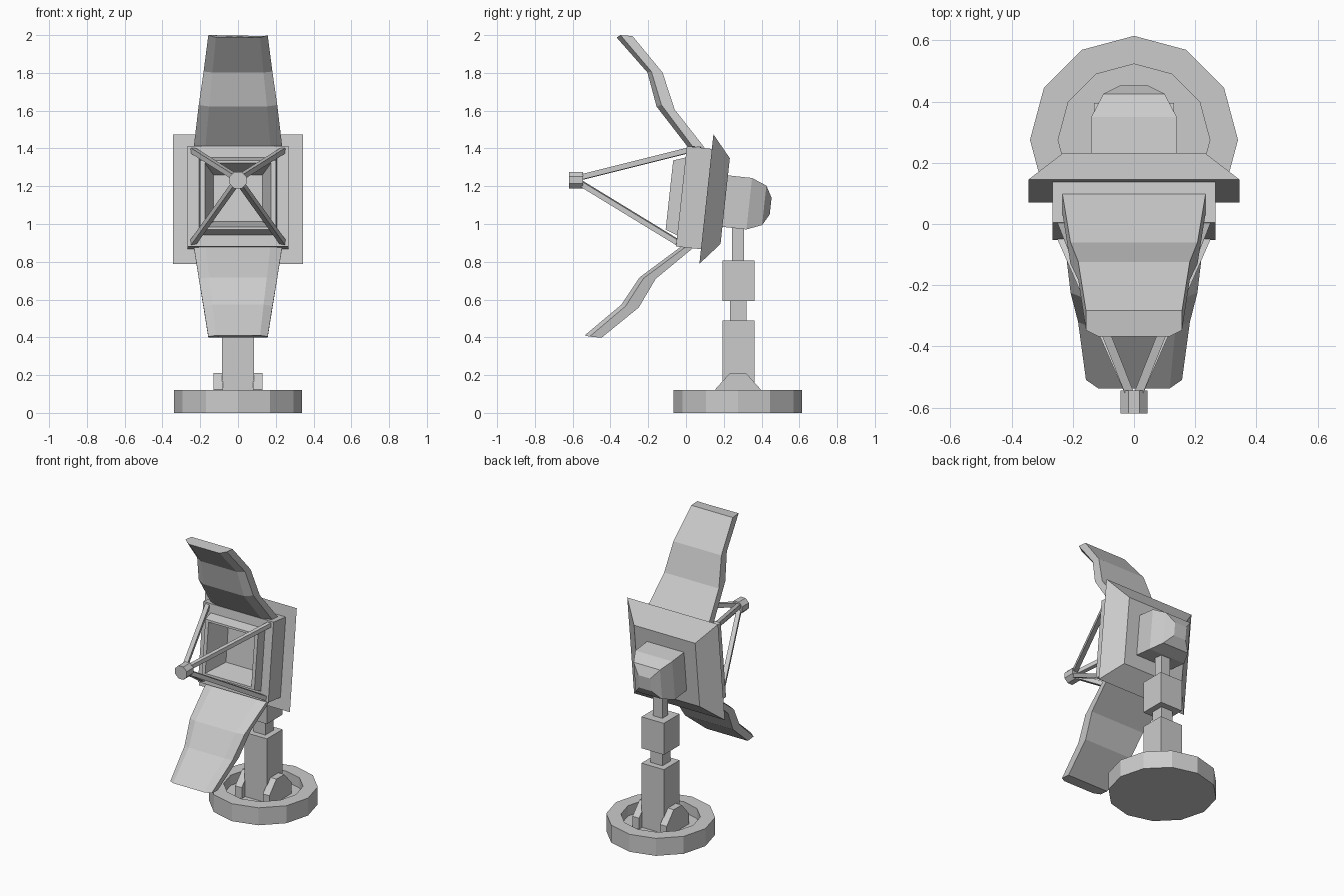
import bpy, bmesh, math
from mathutils import Vector

if "Cube" in bpy.data.objects:
    bpy.data.objects.remove(bpy.data.objects["Cube"])

grey = bpy.data.materials.new("light_grey")
grey.diffuse_color = (0.6, 0.6, 0.6, 1)
grey.use_nodes = True
grey.node_tree.nodes["Principled BSDF"].inputs["Base Color"].default_value = grey.diffuse_color
TILT = math.radians(6.2)
BASE_Y = 0.275


def loft(name, rings):
    """Skin closed rings of equal length and cap both ends."""
    bm = bmesh.new()
    vs = [[bm.verts.new(p) for p in r] for r in rings]
    n = len(rings[0])
    for a, b in zip(vs, vs[1:]):
        for i in range(n):
            j = (i + 1) % n
            bm.faces.new((a[i], a[j], b[j], b[i]))
    bm.faces.new(vs[0])
    bm.faces.new(vs[-1])
    bmesh.ops.recalc_face_normals(bm, faces=bm.faces)
    me = bpy.data.meshes.new(name)
    bm.to_mesh(me)
    bm.free()
    me.materials.append(grey)
    ob = bpy.data.objects.new(name, me)
    bpy.context.collection.objects.link(ob)
    return ob


def head_point(x, d, u):
    """Tilted dish head frame: d runs backwards, u runs up."""
    c, s = math.cos(TILT), math.sin(TILT)
    return (x, 0.108 + d * c + u * s, 1.132 - d * s + u * c)


def head_loft(name, steps):
    """Rectangular rings (depth, half width, half height) in the head frame."""
    return loft(name, [[head_point(sx * w, d, sz * h) for sx, sz in
                        ((-1, -1), (1, -1), (1, 1), (-1, 1))] for d, w, h in steps])


def box(name, hx, y0, y1, z0, z1):
    return loft(name, [[(-hx, y0, z), (hx, y0, z), (hx, y1, z), (-hx, y1, z)] for z in (z0, z1)])


def circle(r, z, n=12):
    return [(r * math.sin(2 * math.pi * i / n), BASE_Y + r * math.cos(2 * math.pi * i / n), z)
            for i in range(n)]


def rod(name, a, b, r, n=4):
    """Straight bar between two points."""
    a, b = Vector(a), Vector(b)
    axis = (b - a).normalized()
    side = axis.cross(Vector((0, 0, 1))).normalized()
    up = side.cross(axis)
    ang = [2 * math.pi * (i + 0.5) / n for i in range(n)]
    return loft(name, [[p + r * (side * math.cos(t) + up * math.sin(t)) for t in ang] for p in (a, b)])


def wing(name, back, mid, front, wide, narrow):
    """Bent panel with a bevelled front face; width tapers from tip to root."""
    z0, z1 = back[0][1], back[-1][1]
    rings = []
    for b, m, f in zip(back, mid, front):
        t = (b[1] - z0) / (z1 - z0)
        w = wide[0] + (wide[1] - wide[0]) * t
        n = narrow[0] + (narrow[1] - narrow[0]) * t
        rings.append([(-w, *b), (w, *b), (w, *m), (n, *f), (-n, *f), (-w, *m)])
    return loft(name, rings)


# Round base with a recessed floor
loft("base_ring", [circle(0.34, 0), circle(0.34, 0.12), circle(0.248, 0.12), circle(0.248, 0.05)])

# Stacked mast
box("lower_mast", 0.085, 0.192, 0.362, 0.04, 0.49)
box("lower_joint", 0.045, 0.232, 0.32, 0.48, 0.60)
box("upper_mast", 0.085, 0.192, 0.362, 0.592, 0.808)
box("neck", 0.035, 0.243, 0.307, 0.80, 1.02)

# Foot brackets either side of the mast
profile = [(-0.12, 0.04), (0.12, 0.04), (0.12, 0.125), (0.043, 0.21), (-0.043, 0.21), (-0.12, 0.125)]
for s, label in ((-1, "left"), (1, "right")):
    loft("foot_bracket_" + label,
         [[(s * x, BASE_Y + y, z) for y, z in profile] for x in (0.08, 0.13)])

# Dish head: rear flange, hollow front box with raised rim, rear housing
head_loft("flange", [(0, 0.345, 0.345), (0.1, 0.232, 0.228)])
head_loft("dish_box", [(0.02, 0.267, 0.267), (-0.133, 0.267, 0.267), (-0.133, 0.207, 0.207),
                       (-0.197, 0.2, 0.184), (-0.197, 0.175, 0.17), (-0.04, 0.13, 0.125)])
head_loft("rear_housing", [(0.08, 0.14, 0.137), (0.228, 0.14, 0.137),
                           (0.308, 0.1, 0.105), (0.342, 0.046, 0.045)])

# Feed horn on four struts
rod("feed_horn", (0, -0.62, 1.232), (0, -0.545, 1.232), 0.048, 8)
for sx, lx in ((-1, "left"), (1, "right")):
    for u, lz in ((0.245, "upper"), (-0.245, "lower")):
        rod(f"strut_{lz}_{lx}", (sx * 0.012, -0.56, 1.232 + u * 0.06),
            head_point(sx * 0.238, -0.125, u), 0.02)

# Bent reflector wings above and below
wing("upper_wing",
     [(-0.283, 1.995), (-0.124, 1.802), (-0.06, 1.606), (0.098, 1.405)],
     [(-0.347, 2.0), (-0.183, 1.807), (-0.13, 1.63), (0.035, 1.41)],
     [(-0.367, 1.987), (-0.204, 1.802), (-0.156, 1.622), (0.008, 1.41)],
     (0.157, 0.234), (0.117, 0.172))
wing("lower_wing",
     [(-0.447, 0.398), (-0.25, 0.558), (-0.16, 0.71), (0.04, 0.875)],
     [(-0.51, 0.404), (-0.32, 0.565), (-0.225, 0.712), (0.0, 0.88)],
     [(-0.537, 0.41), (-0.341, 0.574), (-0.246, 0.717), (-0.02, 0.885)],
     (0.157, 0.234), (0.117, 0.172))
